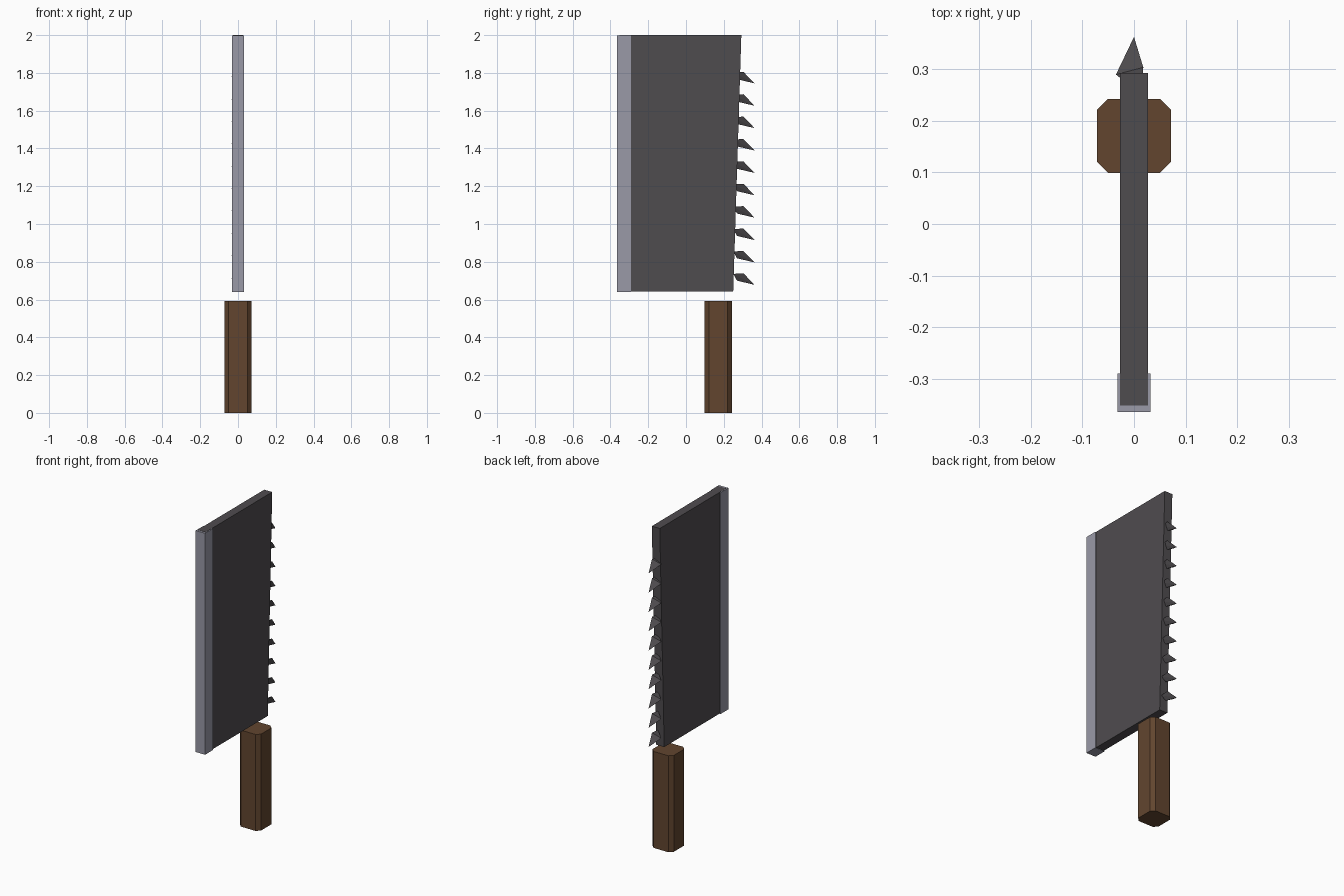
import bpy, bmesh

if "Cube" in bpy.data.objects:
    bpy.data.objects.remove(bpy.data.objects["Cube"])


def material(name, rgb):
    m = bpy.data.materials.new(name)
    m.diffuse_color = (*rgb, 1)
    m.use_nodes = True
    m.node_tree.nodes["Principled BSDF"].inputs["Base Color"].default_value = m.diffuse_color
    return m


steel = material("dark steel", (0.078, 0.072, 0.078))
edge_steel = material("polished edge steel", (0.32, 0.32, 0.39))
wood = material("brown wood", (0.122, 0.060, 0.028))


def hull(name, points, mat):
    """Flat-faced convex solid around a few corner points."""
    bm = bmesh.new()
    for p in points:
        bm.verts.new(p)
    bmesh.ops.convex_hull(bm, input=bm.verts[:])
    bmesh.ops.dissolve_limit(bm, angle_limit=0.005, verts=bm.verts[:], edges=bm.edges[:])
    bmesh.ops.recalc_face_normals(bm, faces=bm.faces[:])
    mesh = bpy.data.meshes.new(name)
    bm.to_mesh(mesh)
    bm.free()
    mesh.materials.append(mat)
    obj = bpy.data.objects.new(name, mesh)
    bpy.context.collection.objects.link(obj)
    return obj


def slab(name, half_width, profile, mat):
    """Side profile (y, z) extruded symmetrically in x."""
    return hull(name, [(s * half_width, y, z) for s in (-1, 1) for y, z in profile], mat)


# Blade body, with a spine that leans slightly outward
slab("blade", 0.027, [(-0.352, 0.642), (0.25, 0.642), (0.293, 2.0), (-0.352, 2.0)], steel)

# Pale cutting edge strip, slightly thicker than the blade
slab("cutting_edge", 0.032, [(-0.365, 0.64), (-0.29, 0.64), (-0.29, 1.999), (-0.365, 1.999)], edge_steel)

# Handle: square grip with chamfered corners
a, b = 0.072, 0.05
ring = [(sx * x, 0.171 + sy * y) for x, y in ((a, b), (b, a)) for sx in (-1, 1) for sy in (-1, 1)]
hull("handle", [(x, y, z) for z in (0.0, 0.592) for x, y in ring], wood)

# Row of crooked spikes along the spine, tips pointing down and out
spike = [(0, 0.363, 0), (-0.035, 0.29, 0.036), (0.018, 0.304, 0.061),
         (0.015, 0.25, 0.058), (0.0, 0.27, 0.022)]
for i in range(10):
    z0 = 0.678 + i * 0.1185
    hull(f"spine_tooth_{i + 1}", [(x, y, z + z0) for x, y, z in spike], steel)
